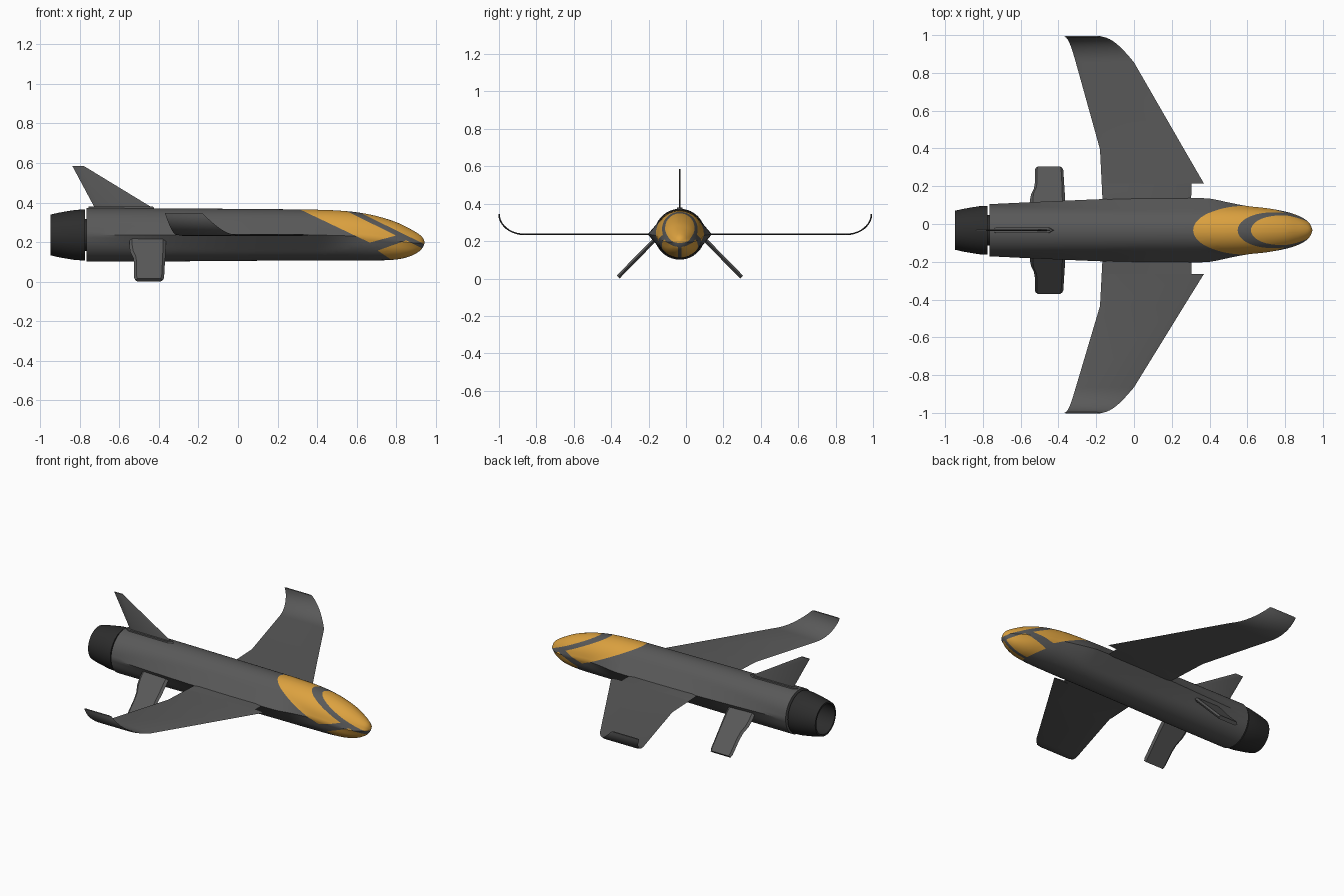
import bpy, bmesh, math
from mathutils import Vector

if "Cube" in bpy.data.objects:
    bpy.data.objects.remove(bpy.data.objects["Cube"])

CY, CZ = -0.033, 0.236          # fuselage axis


def material(name, rgb):
    m = bpy.data.materials.new(name)
    m.diffuse_color = (*rgb, 1)
    m.use_nodes = True
    m.node_tree.nodes["Principled BSDF"].inputs["Base Color"].default_value = m.diffuse_color
    return m


GREY = material("airframe grey", (0.1, 0.1, 0.1))
AMBER = material("amber glass", (0.72, 0.36, 0.05))
DARK = material("nozzle black", (0.026, 0.026, 0.026))


def finish(name, bm, mats, angle=35):
    bmesh.ops.recalc_face_normals(bm, faces=bm.faces)
    me = bpy.data.meshes.new(name)
    bm.to_mesh(me)
    bm.free()
    for m in mats:
        me.materials.append(m)
    me.shade_smooth()
    me.set_sharp_from_angle(angle=math.radians(angle))
    ob = bpy.data.objects.new(name, me)
    bpy.context.collection.objects.link(ob)
    return ob


def loft(rings):
    """Skin a list of closed rings and cap both ends."""
    bm = bmesh.new()
    vs = [[bm.verts.new(p) for p in r] for r in rings]
    n = len(rings[0])
    for a, b in zip(vs, vs[1:]):
        for i in range(n):
            j = (i + 1) % n
            bm.faces.new((a[i], a[j], b[j], b[i]))
    bm.faces.new(vs[0])
    bm.faces.new(vs[-1])
    return bm


def plate(name, stations, thick):
    """Thin wing or fin from (leading point, trailing point, normal) stations."""
    rings = []
    for le, te, n in stations:
        le, te, n = Vector(le), Vector(te), Vector(n).normalized() * thick / 2
        rings.append([le, le.lerp(te, .08) + n, le.lerp(te, .92) + n,
                      te, le.lerp(te, .92) - n, le.lerp(te, .08) - n])
    return finish(name, loft(rings), [GREY], 30)


def smooth_path(pts, sub):
    """Catmull-Rom through the stations."""
    out = []
    for i in range(len(pts) - 1):
        p0, p1, p2, p3 = (pts[max(0, min(len(pts) - 1, i + k))] for k in (-1, 0, 1, 2))
        for s in range(sub):
            t = s / sub
            out.append([.5 * (2 * b + (c - a) * t + (2 * a - 5 * b + 4 * c - d) * t * t
                              + (3 * b - a - 3 * c + d) * t ** 3)
                        for a, b, c, d in zip(p0, p1, p2, p3)])
    return out + [list(pts[-1])]


# Fuselage: x, bottom z, top z, half width
body = [(-.765, .101, .373, .138), (-.4, .102, .371, .155), (0, .105, .368, .17),
        (.34, .107, .365, .17), (.42, .107, .363, .164), (.5, .107, .36, .147),
        (.6, .107, .351, .128), (.7, .107, .332, .117), (.8, .112, .301, .099),
        (.87, .128, .267, .077), (.915, .152, .24, .051), (.935, .174, .221, .027),
        (.944, .197, .2, .002)]


def body_ring(x, zb, zt, w, n=56):
    h, zc = (zt - zb) / 2, (zt + zb) / 2
    k = w / h
    ring = []
    for i in range(n):
        a = 2 * math.pi * i / n
        fold = math.asin(min(1, abs(math.sin(a))))
        if k > 1:               # circle drawn out to side chines
            r = 1 / math.cos(max(0, math.acos(1 / k) - fold))
            y = r * h * math.cos(a)
        else:
            r, y = 1, w * math.cos(a)
        ring.append((x, CY + y, zc + r * h * math.sin(a)))
    return ring


bm = loft([body_ring(*s) for s in smooth_path(body, 4)])

# Glazing panes: cut along lines in the side view (x, z, slope)
FRONT, BAND, REAR = (.615, .35, -.49), (.562, .35, -.49), (.32, .362, -.475)
SILL, LOWER, LOWREAR = (.665, .197, .27), (.706, .157, .357), (.706, .157, -.66)
KEEL = .01


def cut(co, no):
    fs = [f for f in bm.faces if f.calc_center_median().x > .25]
    geom = fs + list({e for f in fs for e in f.edges}) + list({v for f in fs for v in f.verts})
    bmesh.ops.bisect_plane(bm, geom=geom, plane_co=co, plane_no=no, dist=1e-5)


for x, z, m in (FRONT, BAND, REAR, SILL, LOWER, LOWREAR):
    cut((x, 0, z), Vector((-m, 0, 1)).normalized())
for s in (-1, 1):
    cut((0, CY + s * KEEL, 0), (0, 1, 0))
for f in bm.faces:
    c = f.calc_center_median()

    def above(line):
        return c.z > line[1] + line[2] * (c.x - line[0])
    if c.x > .25 and (above(FRONT)
                      or (not above(BAND) and above(REAR) and above(SILL))
                      or (not above(BAND) and not above(LOWER) and above(LOWREAR)
                          and abs(c.y - CY) > KEEL)):
        f.material_index = 1
finish("fuselage", bm, [GREY, AMBER])


# Engine nozzle and neck, turned around the body axis
def turned(name, profile, mat):
    rings = [[(x, CY + r * math.cos(2 * math.pi * i / 48), CZ + r * math.sin(2 * math.pi * i / 48))
              for i in range(48)] for x, r in profile]
    return finish(name, loft(rings), [mat])


turned("engine_nozzle", [(-.775, .08), (-.775, .129), (-.82, .127), (-.865, .12), (-.91, .112),
                         (-.948, .103), (-.948, .092), (-.86, .1), (-.8, .1), (-.8, .03)], DARK)
turned("engine_neck", [(-.79, .08), (-.755, .08)], DARK)

# Main wings with upswept tips, and lower tail fins
for s, side in ((1, "left"), (-1, "right")):
    st = []
    for d, le, te in ((.08, .3, -.163), (.2385, .305, -.171), (.24, .37, -.171),
                      (.415, .265, -.18), (.86, 0, -.308)):
        y = s * d + CY * (1 - d)
        st.append(((le, y, CZ), (te, y, CZ), (0, 0, 1)))
    for i in range(1, 11):
        t = math.pi / 2 * i / 10
        y, z = s * (.86 + .136 * math.sin(t)) - .004, CZ + .11 * (1 - math.cos(t))
        le, te = -.18 * i / 10, -.308 - .062 * i / 10
        st.append(((le, y, z), (te, y, z), (0, -s * math.sin(t), math.cos(t))))
    plate(side + "_wing", st, .008)

    st = []
    for z, le, te in ((.25, -.365, -.55), (.178, -.365, -.55), (.15, -.366, -.545),
                      (.12, -.368, -.53), (.09, -.37, -.525), (.02, -.374, -.525),
                      (.008, -.38, -.52)):
        y = CY + s * (.33 - (z - .008) * .98)
        st.append(((le, y, z), (te, y, z), (0, s, 1)))
    plate(side + "_tail_fin", st, .022)

# Dorsal fin and its base fairing
plate("dorsal_fin", [((-.40, CY, .355), (-.72, CY, .355), (0, 1, 0)),
                     ((-.44, CY, .378), (-.727, CY, .378), (0, 1, 0)),
                     ((-.78, CY, .585), (-.838, CY, .585), (0, 1, 0))], .007)
plate("dorsal_fairing", [((-.41, CY, .35), (-.76, CY, .35), (0, 1, 0)),
                         ((-.43, CY, .38), (-.755, CY, .38), (0, 1, 0))], .03)
